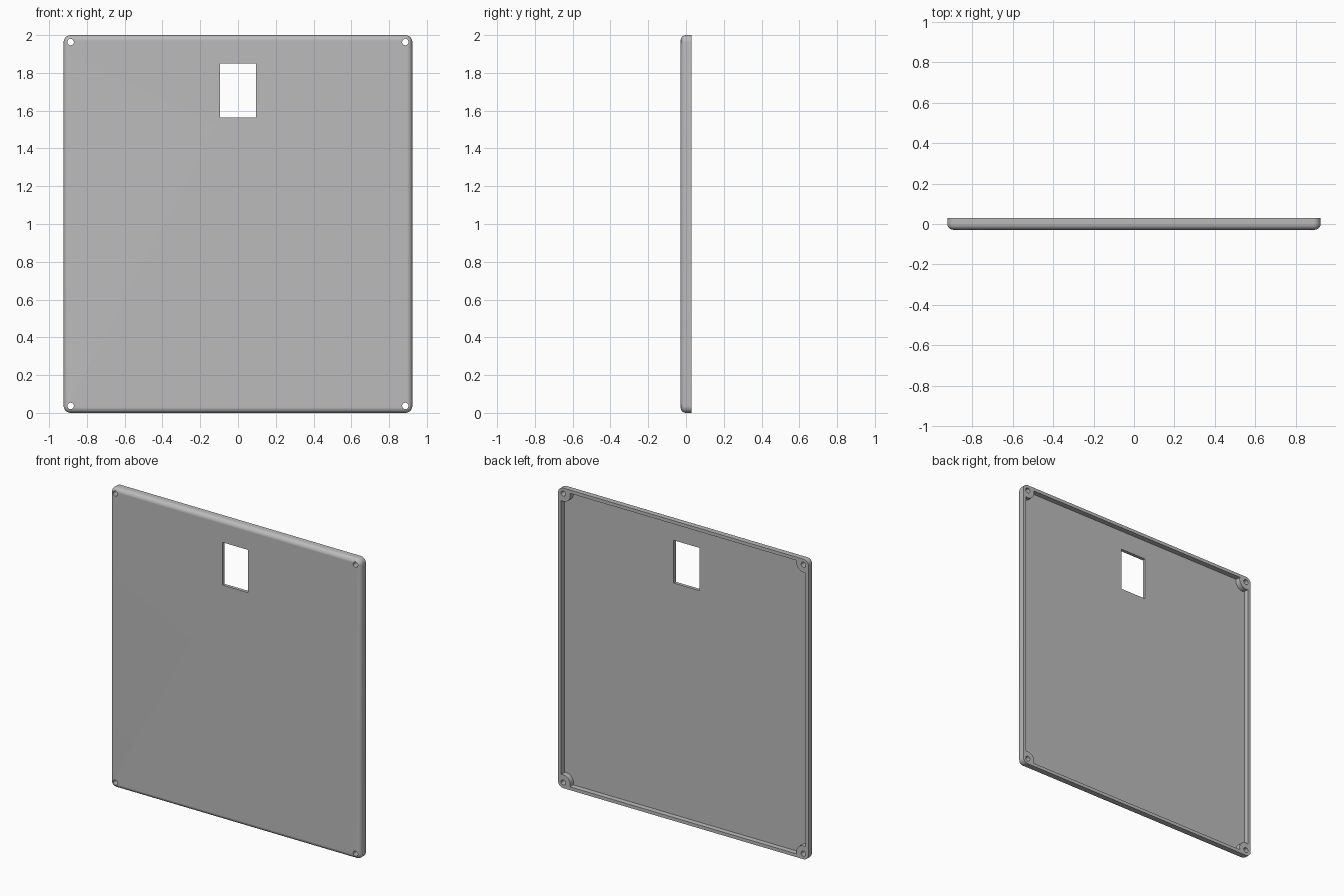
import bpy, bmesh, math
from mathutils import Matrix

default = bpy.data.objects.get("Cube")
if default:
    bpy.data.objects.remove(default)

HALF_W, HEIGHT, HALF_T = 0.923, 2.0, 0.0285
CORNER, FILLET, WALL, BOSS, HOLE = 0.037, 0.028, 0.022, 0.052, 0.017
FLOOR = -HALF_T + WALL
PIN_X, PIN_Z = HALF_W - CORNER, HEIGHT / 2 - CORNER

grey = bpy.data.materials.new("light grey plastic")
grey.use_nodes = True
colour = (0.5, 0.5, 0.5, 1)
grey.diffuse_color = colour
grey.node_tree.nodes["Principled BSDF"].inputs["Base Color"].default_value = colour


def rounded_outline(inset, steps=8):
    """Rounded rectangle about the panel centre, as (x, z) points."""
    radius = CORNER - inset
    points = []
    for quarter, (sx, sz) in enumerate([(1, 1), (-1, 1), (-1, -1), (1, -1)]):
        for i in range(steps + 1):
            a = math.pi / 2 * (quarter + i / steps)
            points.append((sx * PIN_X + radius * math.cos(a),
                           sz * PIN_Z + radius * math.sin(a)))
    return points


def recess_outline(steps=14):
    """Inner wall outline, scooped around the screw boss at each corner."""
    spread = math.asin((CORNER - WALL) / BOSS)
    points = []
    for quarter, (sx, sz) in enumerate([(1, 1), (-1, 1), (-1, -1), (1, -1)]):
        start = math.pi * 1.5 + spread + quarter * math.pi / 2
        for i in range(steps + 1):
            a = start - (math.pi / 2 + 2 * spread) * i / steps
            points.append((sx * PIN_X + BOSS * math.cos(a),
                           sz * PIN_Z + BOSS * math.sin(a)))
    return points


def loft(name, sections):
    """Closed solid through (y, outline) sections."""
    bm = bmesh.new()
    rings = [[bm.verts.new((x, y, z + HEIGHT / 2)) for x, z in outline]
             for y, outline in sections]
    for a, b in zip(rings, rings[1:]):
        for i in range(len(a)):
            j = (i + 1) % len(a)
            bm.faces.new((a[i], a[j], b[j], b[i]))
    bm.faces.new(rings[0])
    bm.faces.new(rings[-1])
    bmesh.ops.recalc_face_normals(bm, faces=bm.faces)
    mesh = bpy.data.meshes.new(name)
    bm.to_mesh(mesh)
    bm.free()
    mesh.materials.append(grey)
    obj = bpy.data.objects.new(name, mesh)
    bpy.context.collection.objects.link(obj)
    return obj


# Panel: straight sides, then a rounded edge onto the front face
sections = [(HALF_T, rounded_outline(0))]
for i in range(9):
    a = math.pi / 2 * i / 8
    sections.append((-HALF_T + FILLET * (1 - math.sin(a)),
                     rounded_outline(FILLET * (1 - math.cos(a)))))
panel = loft("cover_panel", sections)

# Cutters: back recess, window and four screw holes
cutters = [loft("recess_cutter", [(FLOOR, recess_outline()), (0.1, recess_outline())])]
window = [(x, z) for x, z in [(-0.095, 0.565), (0.095, 0.565), (0.095, 0.85), (-0.095, 0.85)]]
cutters.append(loft("window_cutter", [(-0.1, window), (0.1, window)]))
for sx in (-1, 1):
    for sz in (-1, 1):
        ring = [(sx * PIN_X + HOLE * math.cos(math.tau * i / 24),
                 sz * PIN_Z + HOLE * math.sin(math.tau * i / 24)) for i in range(24)]
        cutters.append(loft("screw_hole_cutter", [(-0.1, ring), (0.1, ring)]))

bpy.ops.object.select_all(action='DESELECT')
panel.select_set(True)
bpy.context.view_layer.objects.active = panel
for cutter in cutters:
    cut = panel.modifiers.new(cutter.name, 'BOOLEAN')
    cut.operation, cut.solver, cut.object = 'DIFFERENCE', 'EXACT', cutter
    bpy.ops.object.modifier_apply(modifier=cut.name)
    bpy.data.objects.remove(cutter)

bpy.ops.object.shade_smooth_by_angle(angle=math.radians(35))
